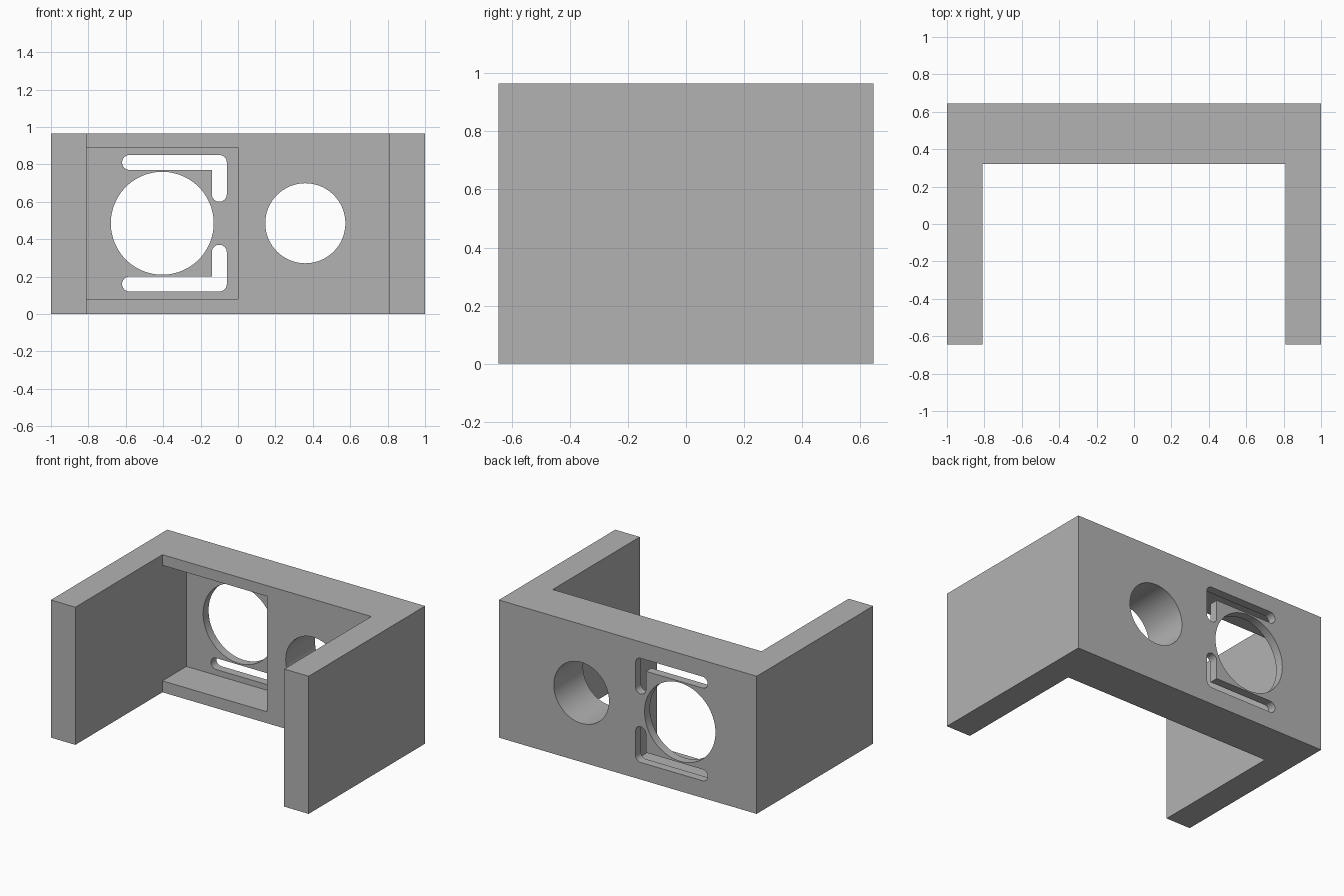
import bpy
import bmesh
from math import cos, sin, radians
from mathutils import Vector

default = bpy.data.objects.get("Cube")
if default:
    bpy.data.objects.remove(default, do_unlink=True)

HEIGHT, HALF_DEPTH, MID = 0.965, 0.645, 0.485
ARM_INNER, WALL_FRONT, RECESS_BACK = 0.81, 0.32, 0.585

grey = bpy.data.materials.new("plain grey")
grey.use_nodes = True
grey.diffuse_color = (0.45, 0.45, 0.45, 1)
grey.node_tree.nodes["Principled BSDF"].inputs["Base Color"].default_value = grey.diffuse_color


def prism(name, points, offset):
    """Closed outline extruded along the offset vector."""
    bm = bmesh.new()
    face = bm.faces.new([bm.verts.new(p) for p in points])
    ext = bmesh.ops.extrude_face_region(bm, geom=[face])
    moved = [v for v in ext["geom"] if isinstance(v, bmesh.types.BMVert)]
    bmesh.ops.translate(bm, verts=moved, vec=Vector(offset))
    bmesh.ops.recalc_face_normals(bm, faces=bm.faces)
    mesh = bpy.data.meshes.new(name)
    bm.to_mesh(mesh)
    bm.free()
    mesh.materials.append(grey)
    obj = bpy.data.objects.new(name, mesh)
    bpy.context.collection.objects.link(obj)
    return obj


def arc(cx, cz, r, start, end, steps):
    angles = [radians(start + (end - start) * i / steps) for i in range(steps + 1)]
    return [(cx + r * cos(a), cz + r * sin(a)) for a in angles]


def wall_cutter(name, outline, y0=0.1, y1=0.8):
    return prism(name, [(x, y0, z) for x, z in outline], (0, y1 - y0, 0))


# U-shaped bracket body: back wall with two forward arms
half = [(ARM_INNER, WALL_FRONT), (ARM_INNER, -HALF_DEPTH), (1, -HALF_DEPTH), (1, HALF_DEPTH)]
outline = half + [(-x, y) for x, y in reversed(half)]
body = prism("bracket_body", [(x, y, 0) for x, y in outline], (0, 0, HEIGHT))

# Square pocket in the inner face, leaving a thin back panel
pocket = [(-ARM_INNER, 0.08), (0, 0.08), (0, 0.89), (-ARM_INNER, 0.89)]
cutters = [wall_cutter("pocket_cutter", pocket, y1=RECESS_BACK)]

# Two round openings
cutters.append(wall_cutter("large_hole_cutter", arc(-0.405, MID, 0.275, 0, 360, 96)[:-1]))
cutters.append(wall_cutter("small_hole_cutter", arc(0.36, MID, 0.214, 0, 360, 96)[:-1]))

# Mirrored L-shaped slots with rounded ends
slot = (arc(-0.58, 0.81, 0.04, 90, 270, 16) + [(-0.14, 0.77)]
        + arc(-0.10, 0.64, 0.04, 180, 360, 16) + arc(-0.10, 0.81, 0.04, 0, 90, 8))
cutters.append(wall_cutter("upper_slot_cutter", slot))
cutters.append(wall_cutter("lower_slot_cutter", [(x, 2 * MID - z) for x, z in slot]))

bpy.ops.object.select_all(action="DESELECT")
body.select_set(True)
bpy.context.view_layer.objects.active = body
for cutter in cutters:
    mod = body.modifiers.new(cutter.name, "BOOLEAN")
    mod.operation = "DIFFERENCE"
    mod.solver = "EXACT"
    mod.object = cutter
    bpy.ops.object.modifier_apply(modifier=mod.name)
    bpy.data.objects.remove(cutter, do_unlink=True)

bpy.ops.object.shade_smooth_by_angle(angle=radians(30))
